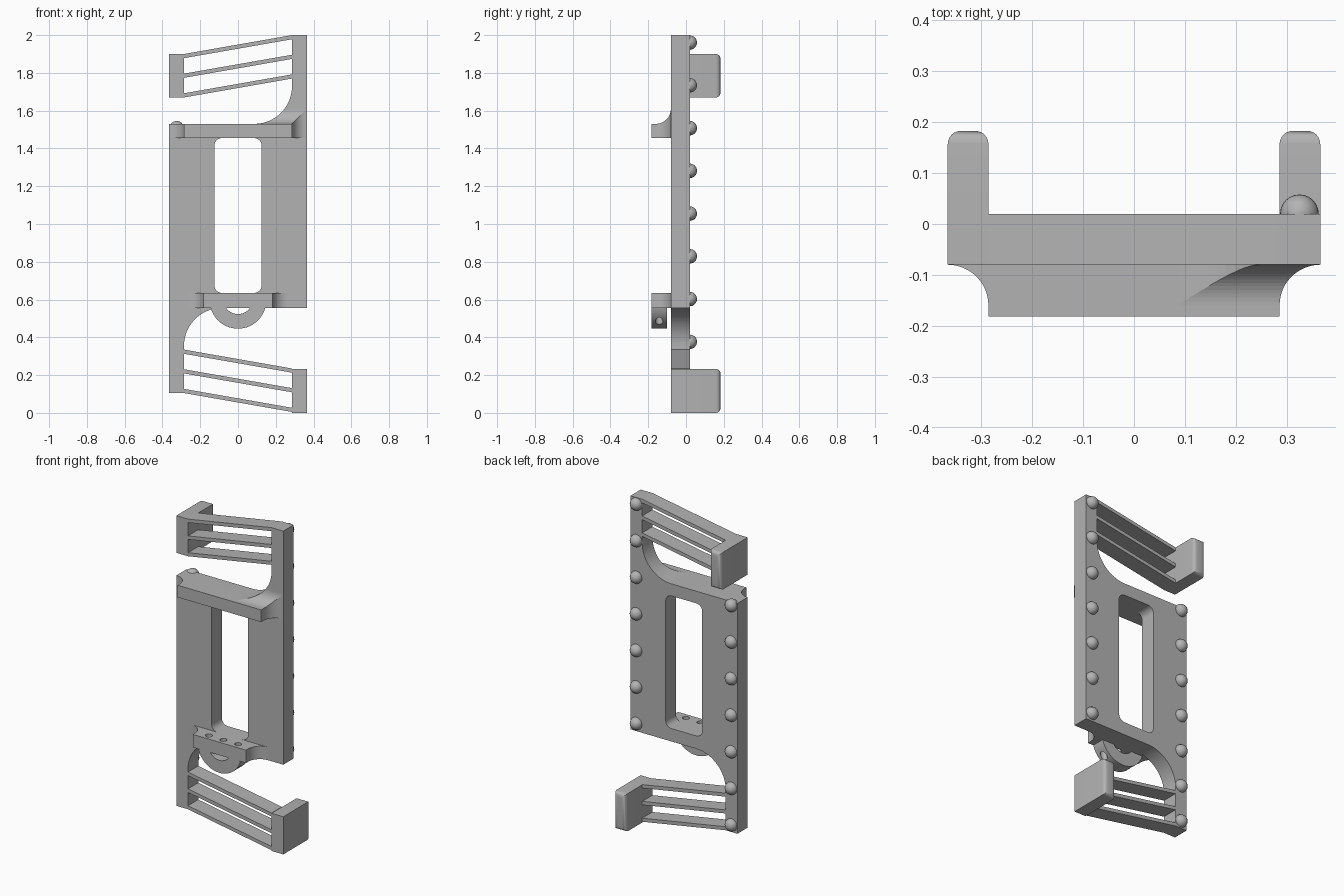
import bpy, bmesh, math
from mathutils import Vector

cube = bpy.data.objects.get("Cube")
if cube:
    bpy.data.objects.remove(cube)

grey = bpy.data.materials.new("plain grey")
grey.use_nodes = True
GREY = (0.45, 0.45, 0.45, 1)
grey.diffuse_color = GREY
grey.node_tree.nodes["Principled BSDF"].inputs["Base Color"].default_value = GREY

FRONT, BACK = -0.08, 0.02      # plate thickness range
LEDGE = -0.182                 # front of the ledges
EDGE, INNER = 0.366, 0.286     # outer and inner sides of the posts
TOP, BOTTOM = 1.53, 0.555      # main plate ends


def arc(cx, cy, r, start, end, n=16):
    """Points on an arc, angles in degrees."""
    angles = [math.radians(start + (end - start) * i / n) for i in range(n + 1)]
    return [(cx + r * math.cos(a), cy + r * math.sin(a)) for a in angles]


def add(name, bm):
    bmesh.ops.recalc_face_normals(bm, faces=bm.faces)
    mesh = bpy.data.meshes.new(name)
    bm.to_mesh(mesh)
    bm.free()
    mesh.materials.append(grey)
    ob = bpy.data.objects.new(name, mesh)
    bpy.context.collection.objects.link(ob)
    return ob


def prism(name, points, axis, low, high):
    """Extrude a 2D outline along x, y or z."""
    place = {"x": lambda a, b, d: (d, a, b),
             "y": lambda a, b, d: (a, d, b),
             "z": lambda a, b, d: (a, b, d)}[axis]
    bm = bmesh.new()
    face = bm.faces.new([bm.verts.new(place(a, b, low)) for a, b in points])
    new = bmesh.ops.extrude_face_region(bm, geom=[face])["geom"]
    move = Vector(place(0, 0, high - low))
    bmesh.ops.translate(bm, vec=move, verts=[v for v in new if isinstance(v, bmesh.types.BMVert)])
    return add(name, bm)


def box(name, x0, x1, y0, y1, z0, z1):
    return prism(name, [(x0, y0), (x1, y0), (x1, y1), (x0, y1)], "z", z0, z1)


def cut(target, cutter):
    mod = target.modifiers.new("cut", "BOOLEAN")
    mod.operation = "DIFFERENCE"
    mod.solver = "EXACT"
    mod.object = cutter
    cutter.hide_render = True
    cutter.hide_viewport = True
    cutter.display_type = "WIRE"


def smooth(ob):
    bpy.ops.object.select_all(action="DESELECT")
    ob.select_set(True)
    bpy.context.view_layer.objects.active = ob
    bpy.ops.object.shade_smooth_by_angle(angle=math.radians(35))


def flared(half):
    """Plan outline of a ledge with hollow flared ends."""
    r = 0.08
    right = arc(half + r, FRONT - r, r, 90, 180, 12)
    left = [(-x, y) for x, y in reversed(right)]
    return right + [(half, LEDGE), (-half, LEDGE)] + left


# Main plate with both posts, hollow corners where they join
outline = [(-EDGE, 0.105), (-INNER, 0.105)]
outline += arc(-INNER + 0.2, BOTTOM - 0.2, 0.2, 180, 90)
outline += [(EDGE, BOTTOM), (EDGE, 2.0), (INNER, 2.0)]
outline += arc(INNER - 0.2, TOP + 0.2, 0.2, 0, -90)
outline += [(-EDGE, TOP)]
plate = prism("main_plate", outline, "y", FRONT, BACK)

# Rounded central window
WX, WLOW, WHIGH, WR = 0.125, 0.635, 1.455, 0.04
window = (arc(WX - WR, WHIGH - WR, WR, 0, 90, 8) + arc(-WX + WR, WHIGH - WR, WR, 90, 180, 8)
          + arc(-WX + WR, WLOW + WR, WR, 180, 270, 8) + arc(WX - WR, WLOW + WR, WR, 270, 360, 8))
cut(plate, prism("window_cutter", window, "y", -0.3, 0.3))
smooth(plate)

# Upper ledge
smooth(prism("upper_ledge", flared(INNER), "z", WHIGH, TOP))

# Cove sweeping from the upper ledge up into the post
cove = prism("ledge_cove", flared(INNER), "z", TOP, TOP + 0.08)
hollow = arc(FRONT - 0.08, TOP + 0.08, 0.08, -90, 0) + [(FRONT, 1.8), (-0.3, 1.8), (-0.3, TOP)]
cut(cove, prism("cove_cutter", hollow, "x", -0.5, 0.5))
corner = arc(INNER - 0.2, TOP + 0.2, 0.2, 0, -90) + [(-0.5, TOP), (-0.5, 1.8), (INNER, 1.8)]
cut(cove, prism("corner_cutter", corner, "y", -0.4, 0.1))
smooth(cove)

# Lower ledge and the curved lug hanging below it
lower = prism("lower_ledge", flared(0.182), "z", BOTTOM, WLOW)
outer = arc(0, 0.596, 0.15, 196, 344, 40)
inner = arc(0, 0.601, 0.078, 324, 216, 20)
lug = prism("curved_lug", outer + inner, "y", LEDGE, -0.1)
cut(lug, box("lug_top_cutter", -0.3, 0.3, -0.3, 0.1, BOTTOM, 0.7))

# Vertical cord holes
for x in (-0.1, 0, 0.1):
    circle = arc(x, -0.142, 0.02, 0, 345, 23)
    hole = prism("cord_hole_cutter", circle, "z", 0.54 if x == 0 else 0.4, 0.7)
    cut(lower, hole)
    if x:
        cut(lug, hole)
smooth(lower)
smooth(lug)


# Arms: three thin slanted bars ending in a block with rounded back edges
def arm(name, side, base, block_low, block_high):
    for i in range(3):
        z = base + 0.104 * i
        bar = [(-INNER, z), (INNER, z + 0.1 * side), (INNER, z + 0.1 * side + 0.022), (-INNER, z + 0.022)]
        prism(name + "_bar", bar, "y", FRONT, BACK)
    x0, x1 = sorted((-side * EDGE, -side * INNER))
    block = box(name + "_block", x0, x1, FRONT, 0.183, block_low, block_high)
    bm = bmesh.new()
    bm.from_mesh(block.data)
    rim = [e for e in bm.edges if all(v.co.y > 0.1 for v in e.verts)]
    bmesh.ops.bevel(bm, geom=rim, offset=0.026, segments=6, profile=0.5, affect="EDGES")
    bm.to_mesh(block.data)
    bm.free()
    smooth(block)


arm("upper_arm", 1, 1.67, 1.67, 1.9)
arm("lower_arm", -1, 0.105, 0.0, 0.233)

# Row of round studs up each side of the back
for side, start in ((-1, 0.15), (1, 0.603)):
    for i in range(7):
        bm = bmesh.new()
        bmesh.ops.create_uvsphere(bm, u_segments=24, v_segments=14, radius=0.038)
        bmesh.ops.translate(bm, vec=(side * 0.325, BACK, start + 0.2262 * i), verts=bm.verts)
        smooth(add("back_stud", bm))
